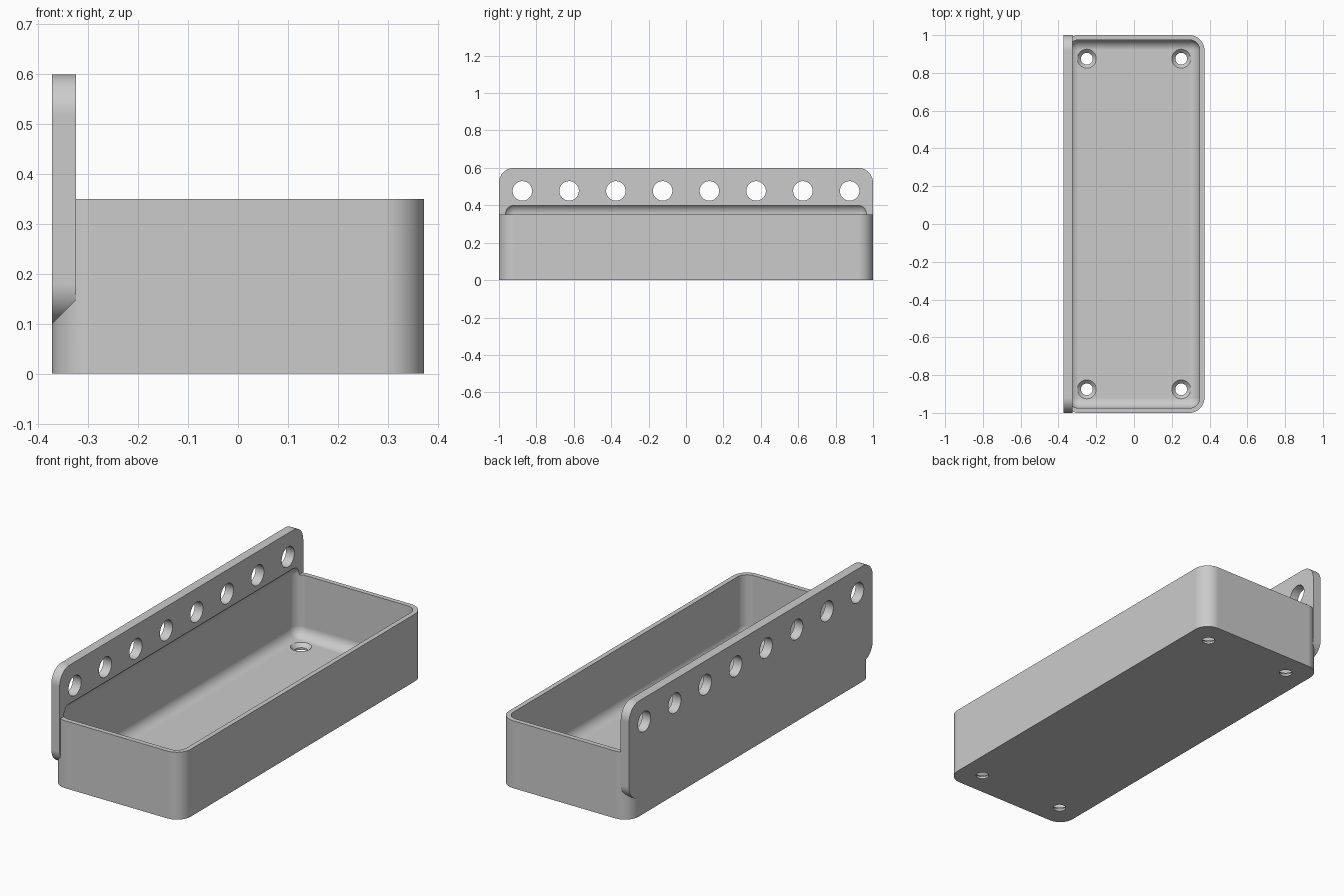
import bpy, bmesh, math
from mathutils import Matrix, Vector

if "Cube" in bpy.data.objects:
    bpy.data.objects.remove(bpy.data.objects["Cube"], do_unlink=True)

HALF_X, HALF_Y = 0.373, 1.0
TRAY_H, PLATE_TOP, PLATE_BASE = 0.35, 0.6, 0.1
PLATE_T, WALL, FLOOR = 0.048, 0.025, 0.03
RADIUS = 0.08

grey = bpy.data.materials.new("light grey")
grey.use_nodes = True
grey.diffuse_color = (0.6, 0.6, 0.6, 1)
grey.node_tree.nodes["Principled BSDF"].inputs["Base Color"].default_value = (0.6, 0.6, 0.6, 1)


def make_object(name, bm):
    bmesh.ops.recalc_face_normals(bm, faces=bm.faces)
    mesh = bpy.data.meshes.new(name)
    bm.to_mesh(mesh)
    bm.free()
    mesh.materials.append(grey)
    obj = bpy.data.objects.new(name, mesh)
    bpy.context.collection.objects.link(obj)
    return obj


def rounded_box(name, low, high, radius, axis=None):
    """Box with rounded edges: those along one axis, or all of them."""
    low, high = Vector(low), Vector(high)
    bm = bmesh.new()
    bmesh.ops.create_cube(bm, size=1)
    for v in bm.verts:
        v.co = Vector([(a + b) / 2 + c * (b - a) for a, b, c in zip(low, high, v.co)])
    edges = [e for e in bm.edges
             if axis is None or abs((e.verts[0].co - e.verts[1].co).normalized()[axis]) > 0.9]
    bmesh.ops.bevel(bm, geom=edges, offset=radius, segments=12, profile=0.5, affect='EDGES')
    return make_object(name, bm)


def add_cone(bm, place, r1, r2, depth, turn=Matrix()):
    bmesh.ops.create_cone(bm, cap_ends=True, segments=48, radius1=r1, radius2=r2,
                          depth=depth, matrix=Matrix.Translation(place) @ turn)


def combine(target, tool, operation):
    """Apply a boolean and discard the tool."""
    mod = target.modifiers.new(operation, 'BOOLEAN')
    mod.operation, mod.solver, mod.object = operation, 'EXACT', tool
    bpy.context.view_layer.objects.active = target
    bpy.ops.object.modifier_apply(modifier=mod.name)
    bpy.data.objects.remove(tool, do_unlink=True)


# Outer tray block with rounded upright corners, joined to the tall mounting plate
tray = rounded_box("tray_with_mounting_plate", (-HALF_X, -HALF_Y, 0),
                   (HALF_X, HALF_Y, TRAY_H), RADIUS, axis=2)
plate = rounded_box("mounting_plate", (-HALF_X, -HALF_Y, PLATE_BASE),
                    (-HALF_X + PLATE_T, HALF_Y, PLATE_TOP), RADIUS, axis=0)
combine(tray, plate, 'UNION')

# Rounded cavity, reaching a little way up into the plate
cavity = rounded_box("cavity_cutter", (-HALF_X + WALL, -HALF_Y + WALL, FLOOR),
                     (HALF_X - WALL, HALF_Y - WALL, 0.41), RADIUS - WALL)
combine(tray, cavity, 'DIFFERENCE')

# Row of round holes through the plate
bm = bmesh.new()
for i in range(8):
    add_cone(bm, (-HALF_X + PLATE_T / 2, -0.875 + i * 0.25, 0.477), 0.052, 0.052, 0.2,
             Matrix.Rotation(math.pi / 2, 4, 'Y'))
combine(tray, make_object("plate_hole_cutter", bm), 'DIFFERENCE')

# Countersunk floor holes: a straight bore, then a cone opening upward
for r1, r2, low, high in ((0.031, 0.031, -0.05, 0.08), (0.03, 0.06, 0.01, 0.04)):
    bm = bmesh.new()
    for x in (-0.25, 0.25):
        for y in (-0.875, 0.875):
            add_cone(bm, (x, y, (low + high) / 2), r1, r2, high - low)
    combine(tray, make_object("floor_hole_cutter", bm), 'DIFFERENCE')

# Smooth rounded edges, crisp corners
bpy.ops.object.select_all(action='DESELECT')
tray.select_set(True)
bpy.context.view_layer.objects.active = tray
bpy.ops.object.shade_smooth_by_angle(angle=math.radians(30))
normals = tray.modifiers.new("weighted_normals", 'WEIGHTED_NORMAL')
normals.keep_sharp = True
